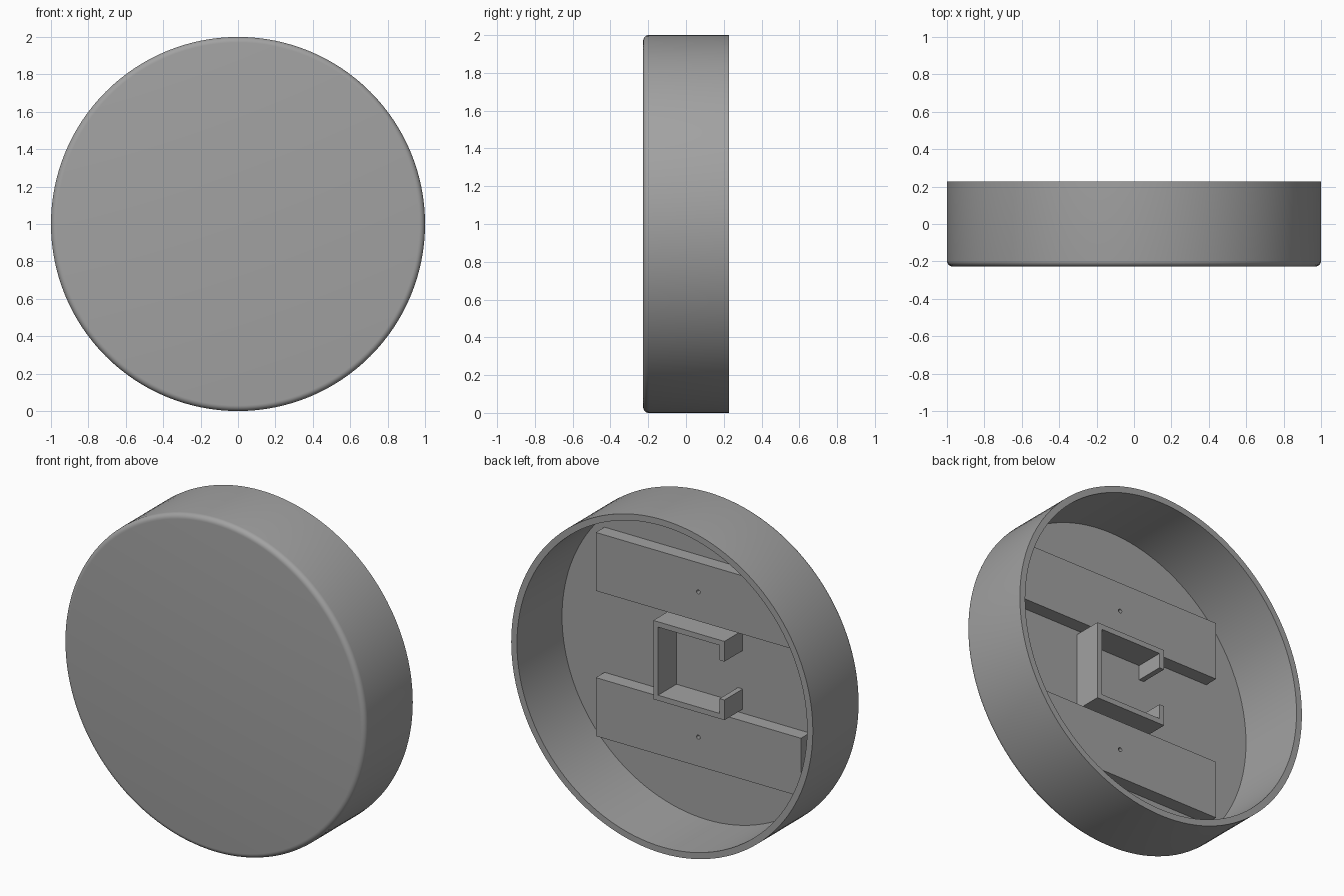
import bpy, bmesh, math
from mathutils import Matrix

if "Cube" in bpy.data.objects:
    bpy.data.objects.remove(bpy.data.objects["Cube"])

FLOOR, BACK, FRONT = -0.20, 0.227, -0.227   # depth positions along y
SEG = 128

grey = bpy.data.materials.new("plain_grey")
grey.diffuse_color = (0.36, 0.36, 0.36, 1)
grey.use_nodes = True
grey.node_tree.nodes["Principled BSDF"].inputs["Base Color"].default_value = grey.diffuse_color


def finish(name, bm):
    bmesh.ops.recalc_face_normals(bm, faces=bm.faces)
    me = bpy.data.meshes.new(name)
    bm.to_mesh(me)
    bm.free()
    me.materials.append(grey)
    ob = bpy.data.objects.new(name, me)
    bpy.context.collection.objects.link(ob)
    return ob


def prism(name, outline, y0, y1):
    """Extrude an (x, z) outline from y0 to y1."""
    bm = bmesh.new()
    face = bm.faces.new([bm.verts.new((x, y0, z)) for x, z in outline])
    ext = bmesh.ops.extrude_face_region(bm, geom=[face])["geom"]
    bmesh.ops.translate(bm, vec=(0, y1 - y0, 0),
                        verts=[v for v in ext if isinstance(v, bmesh.types.BMVert)])
    return finish(name, bm)


# Round cap: lathed profile (radius, y) with a rounded front edge
r = 0.03
profile = [(0, FRONT)]
for i in range(7):
    a = math.pi / 2 * i / 6
    profile.append((1 - r + r * math.sin(a), FRONT + r - r * math.cos(a)))
profile += [(1, BACK), (0.962, BACK), (0.962, FLOOR), (0, FLOOR)]
bm = bmesh.new()
verts = [bm.verts.new((p, y, 1)) for p, y in profile]
edges = [bm.edges.new(pair) for pair in zip(verts, verts[1:])]
bmesh.ops.spin(bm, geom=verts + edges, cent=(0, 0, 1), axis=(0, 1, 0),
               angle=math.tau, steps=SEG, use_duplicate=False)
bmesh.ops.remove_doubles(bm, verts=bm.verts, dist=1e-5)
cap = finish("round_cap", bm)
bpy.context.view_layer.objects.active = cap
cap.select_set(True)
bpy.ops.object.shade_smooth_by_angle(angle=math.radians(35))
cap.select_set(False)

# Two mounting bars inside, each with a small pin hole
for side, label in ((1, "upper"), (-1, "lower")):
    zc = 1 + side * 0.435
    w, h = 0.68, 0.175
    bar = prism(label + "_bar", [(-w, zc - h), (w, zc - h), (w, zc + h), (-w, zc + h)],
                FLOOR - 0.005, FLOOR + 0.083)
    bm = bmesh.new()
    bmesh.ops.create_cone(bm, cap_ends=True, segments=20, radius1=0.012, radius2=0.012,
                          depth=0.12,
                          matrix=Matrix.Translation((0, FLOOR + 0.08, zc))
                          @ Matrix.Rotation(math.pi / 2, 4, 'X'))
    cutter = finish(label + "_hole_cutter", bm)
    cutter.hide_render = True
    cutter.hide_set(True)
    cut = bar.modifiers.new("pin_hole", 'BOOLEAN')
    cut.operation = 'DIFFERENCE'
    cut.solver = 'EXACT'
    cut.object = cutter

# C-shaped holder in the middle, open on the -x side with short lips
s, t, lip = 0.236, 0.032, 0.115
half = [(s - t, s - t), (-s + t, s - t), (-s + t, lip), (-s, lip), (-s, s), (s, s)]
outline = half + [(x, -z) for x, z in reversed(half)]
prism("c_holder", [(x, 1 + z) for x, z in outline], FLOOR - 0.005, FLOOR + 0.173)
